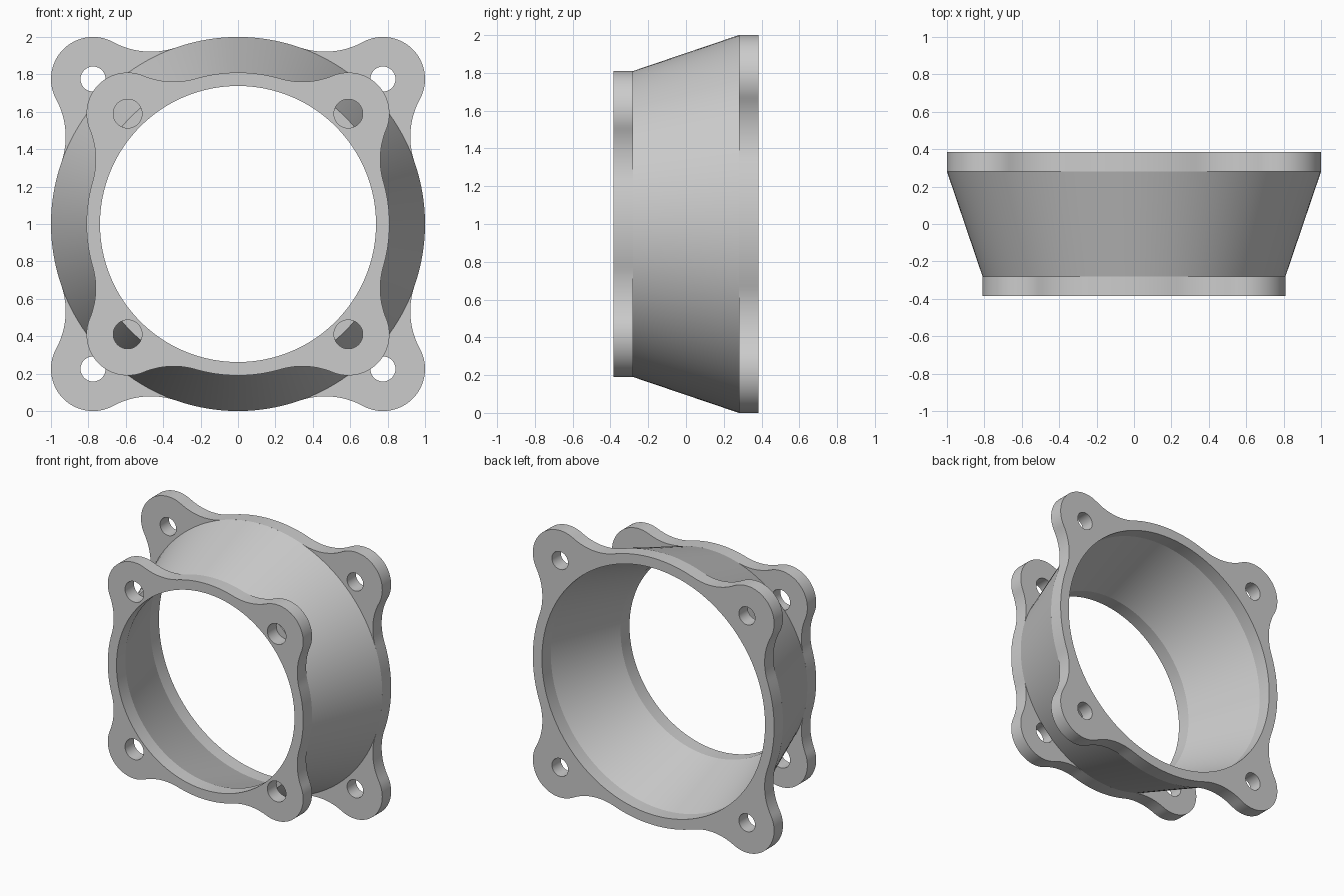
import bpy, bmesh
from math import acos, atan2, cos, pi, sin, sqrt
from mathutils import Matrix, Vector

cube = bpy.data.objects.get("Cube")
if cube:
    bpy.data.objects.remove(cube, do_unlink=True)

# One plain grey for the whole casting
GREY = (0.6, 0.6, 0.6, 1.0)
grey = bpy.data.materials.new("plain_grey")
grey.use_nodes = True
grey.diffuse_color = GREY
grey.node_tree.nodes["Principled BSDF"].inputs["Base Color"].default_value = GREY

CENTRE_Z = 1.0
DEPTH = 0.385       # half of the total depth
FLANGE = 0.105      # flange thickness
FRONT_R, FRONT_BORE = 0.81, 0.738
BACK_R, BACK_BORE = 1.0, 0.925
SEGMENTS = 128


def arc(centre, radius, start, end, steps):
    """Points along an arc, without the end point."""
    return [Vector((centre[0] + radius * cos(start + (end - start) * i / steps),
                    centre[1] + radius * sin(start + (end - start) * i / steps)))
            for i in range(steps)]


def flange_outline(ring, offset, ear, fillet):
    """Round ring with four ears, blended by concave fillets."""
    d = offset * sqrt(2)
    reach = ring + fillet
    a = (reach ** 2 - (ear + fillet) ** 2 + d ** 2) / (2 * d)
    beta = acos(a / reach)
    h = reach * sin(beta)
    turn = atan2(h, d - a)
    tip = pi - turn
    quarter = (arc((a, -h), fillet, pi - beta, turn, 16)
               + arc((d, 0), ear, -tip, tip, 32)
               + arc((a, h), fillet, -turn, beta - pi, 16)
               + arc((0, 0), ring, beta, pi / 2 - beta, 16))
    return [Matrix.Rotation(pi / 4 + k * pi / 2, 2) @ p
            for k in range(4) for p in quarter]


def finish(bm, name):
    bmesh.ops.recalc_face_normals(bm, faces=bm.faces)
    mesh = bpy.data.meshes.new(name)
    bm.to_mesh(mesh)
    bm.free()
    mesh.materials.append(grey)
    obj = bpy.data.objects.new(name, mesh)
    obj.location.z = CENTRE_Z
    bpy.context.collection.objects.link(obj)
    bpy.ops.object.select_all(action='DESELECT')
    obj.select_set(True)
    bpy.context.view_layer.objects.active = obj
    bpy.ops.object.shade_smooth_by_angle(angle=pi / 6)


def flange(name, y, ring, bore, offset, ear, hole):
    """Flat eared plate with a large bore and four bolt holes."""
    bm = bmesh.new()
    loops = [flange_outline(ring, offset, ear, 0.42),
             arc((0, 0), bore, 0, 2 * pi, SEGMENTS)]
    loops += [arc((sx * offset, sz * offset), hole, 0, 2 * pi, 40)
              for sx in (-1, 1) for sz in (-1, 1)]
    for loop in loops:
        verts = [bm.verts.new((p.x, y, p.y)) for p in loop]
        for i, v in enumerate(verts):
            bm.edges.new((verts[i - 1], v))
    bmesh.ops.triangle_fill(bm, edges=bm.edges[:], use_beauty=True, normal=(0, -1, 0))
    new = bmesh.ops.extrude_face_region(bm, geom=bm.faces[:], use_keep_orig=True)
    moved = [g for g in new["geom"] if isinstance(g, bmesh.types.BMVert)]
    bmesh.ops.translate(bm, verts=moved, vec=(0, FLANGE, 0))
    finish(bm, name)


def tapered_wall(name):
    """Conical tube joining the two flanges."""
    bm = bmesh.new()
    y = DEPTH - FLANGE
    profile = [(FRONT_BORE, -y), (FRONT_R, -y), (BACK_R, y), (BACK_BORE, y)]
    rings = [[bm.verts.new((p.x, depth, p.y))
              for p in arc((0, 0), radius, 0, 2 * pi, SEGMENTS)]
             for radius, depth in profile]
    for k, ring in enumerate(rings):
        last = rings[k - 1]
        for i in range(SEGMENTS):
            bm.faces.new((last[i - 1], last[i], ring[i], ring[i - 1]))
    finish(bm, name)


flange("front_flange", -DEPTH, FRONT_R, FRONT_BORE, 0.59, 0.22, 0.077)
flange("back_flange", DEPTH - FLANGE, BACK_R, BACK_BORE, 0.775, 0.225, 0.067)
tapered_wall("tapered_wall")
